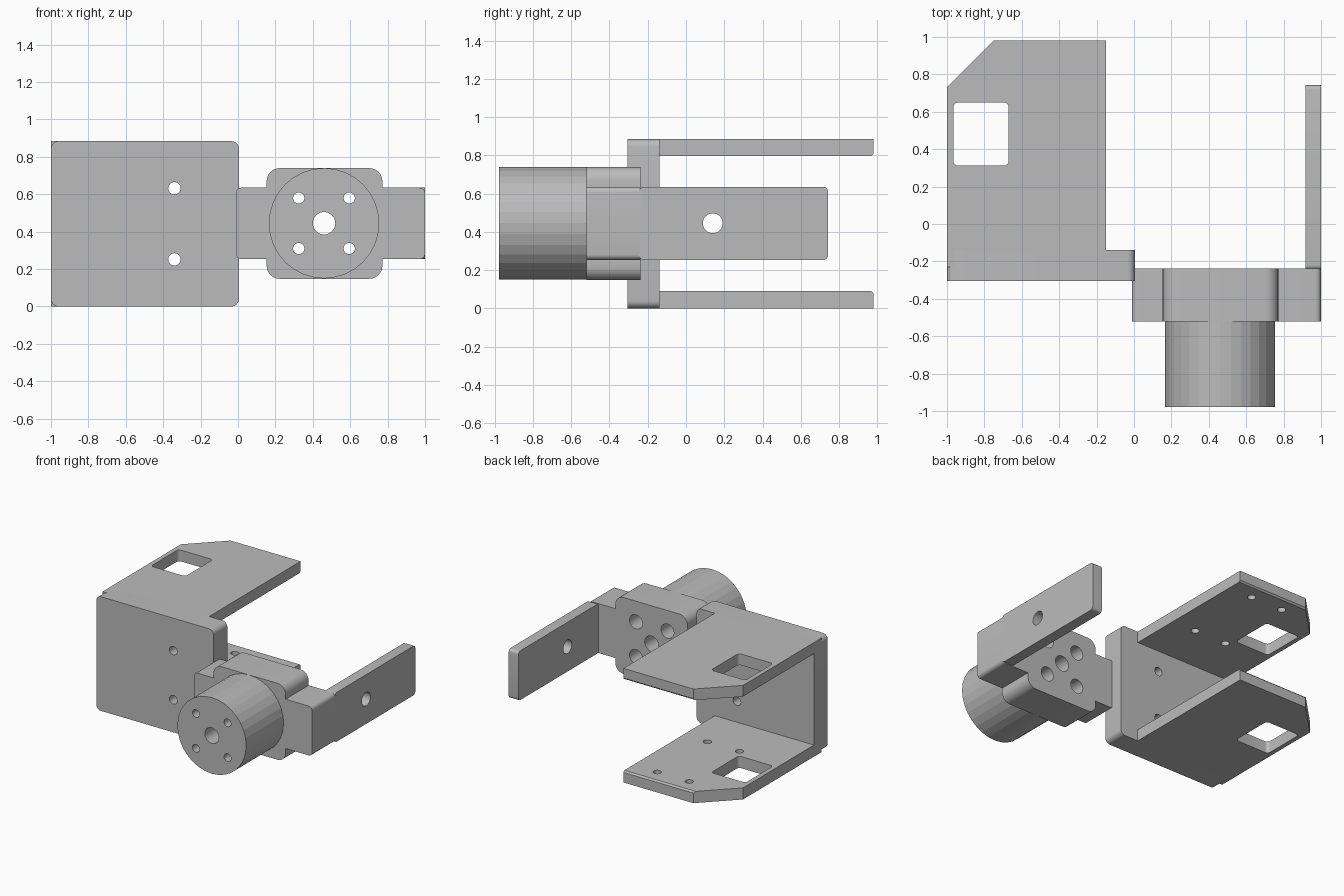
import bpy, bmesh
from math import radians
from mathutils import Vector, Matrix

cube = bpy.data.objects.get("Cube")
if cube:
    bpy.data.objects.remove(cube, do_unlink=True)

grey = bpy.data.materials.new("plain_grey")
grey.use_nodes = True
COLOUR = (0.5, 0.5, 0.5, 1)
grey.diffuse_color = COLOUR
grey.node_tree.nodes["Principled BSDF"].inputs["Base Color"].default_value = COLOUR


def to_object(bm, name):
    bmesh.ops.recalc_face_normals(bm, faces=bm.faces)
    mesh = bpy.data.meshes.new(name)
    bm.to_mesh(mesh)
    bm.free()
    mesh.materials.append(grey)
    ob = bpy.data.objects.new(name, mesh)
    bpy.context.collection.objects.link(ob)
    return ob


def box(name, lo, hi, axis=None, radius=0.0):
    """Box between two corners; edges along axis are rounded."""
    lo, hi = Vector(lo), Vector(hi)
    bm = bmesh.new()
    bmesh.ops.create_cube(bm, size=1)
    for v in bm.verts:
        v.co = Vector([(lo[i] + hi[i]) / 2 + v.co[i] * (hi[i] - lo[i]) for i in range(3)])
    if axis is not None:
        edges = [e for e in bm.edges
                 if abs(e.verts[0].co[axis] - e.verts[1].co[axis]) > 1e-4]
        bmesh.ops.bevel(bm, geom=edges, offset=radius, segments=6, profile=0.5,
                        affect='EDGES')
    return to_object(bm, name)


def rod(name, centre, length, radius, axis, sides=32):
    bm = bmesh.new()
    turn = {0: Matrix.Rotation(radians(90), 4, 'Y'),
            1: Matrix.Rotation(radians(90), 4, 'X'),
            2: Matrix.Identity(4)}[axis]
    bmesh.ops.create_cone(bm, cap_ends=True, segments=sides, radius1=radius,
                          radius2=radius, depth=length,
                          matrix=Matrix.Translation(centre) @ turn)
    return to_object(bm, name)


def combine(ob, other, operation='DIFFERENCE'):
    other.hide_render = True
    mod = ob.modifiers.new("boolean", 'BOOLEAN')
    mod.operation = operation
    mod.solver = 'EXACT'
    mod.object = other
    bpy.context.view_layer.objects.active = ob
    bpy.ops.object.modifier_apply(modifier=mod.name)
    bpy.data.objects.remove(other, do_unlink=True)


def smooth(ob):
    bpy.ops.object.select_all(action='DESELECT')
    ob.select_set(True)
    bpy.context.view_layer.objects.active = ob
    bpy.ops.object.shade_smooth_by_angle(angle=radians(25))


# Upright bracket wall with two screw holes
wall = box("bracket_wall", (-1, -0.306, 0), (0.005, -0.138, 0.884), 1, 0.04)
for z in (0.252, 0.632):
    combine(wall, rod("cutter", (-0.34, -0.22, z), 0.4, 0.033, 1))
smooth(wall)


# Horizontal bracket plates: clipped corner, window, blind holes on the inner side
def bracket_plate(name, low, high, inner):
    outline = [(-1, -0.23), (-0.15, -0.23), (-0.15, 0.98), (-0.75, 0.98), (-1, 0.73)]
    bm = bmesh.new()
    face = bm.faces.new([bm.verts.new((x, y, low)) for x, y in outline])
    top = bmesh.ops.extrude_face_region(bm, geom=[face])["geom"]
    for v in top:
        if isinstance(v, bmesh.types.BMVert):
            v.co.z = high
    tip = [e for e in bm.edges
           if all(v.co.y > 0.97 and abs(v.co.z - inner) < 1e-4 for v in e.verts)]
    bmesh.ops.bevel(bm, geom=tip, offset=0.012, segments=1, affect='EDGES')
    plate = to_object(bm, name)
    combine(plate, box("cutter", (-0.965, 0.312, low - 0.1), (-0.67, 0.65, high + 0.1), 2, 0.025))
    for x in (-0.63, -0.355):
        for y in (0.245, 0.86):
            combine(plate, rod("cutter", (x, y, inner), 0.1, 0.03, 2, 24))
    smooth(plate)


bracket_plate("lower_bracket_plate", 0, 0.09, 0.09)
bracket_plate("upper_bracket_plate", 0.797, 0.884, 0.797)

# Motor mount: cross bar merged with a rounded block
CX, CZ = 0.46, 0.445
BOLTS = [(CX + dx, CZ + dz) for dx in (-0.135, 0.135) for dz in (-0.135, 0.135)]
mount = box("motor_mount", (0.153, -0.52, 0.148), (0.772, -0.237, 0.74), 1, 0.07)
combine(mount, box("cross_bar", (-0.012, -0.52, 0.253), (1, -0.237, 0.635), 1, 0.03), 'UNION')
for x, z in BOLTS + [(CX, CZ)]:
    combine(mount, rod("cutter", (x, -0.38, z), 0.6, 0.06 if x == CX else 0.055, 1))
smooth(mount)

# Faceted motor housing with shaft bore and bolt holes
motor = rod("motor_housing", (CX, -0.749, CZ), 0.458, 0.295, 1)
for x, z in BOLTS + [(CX, CZ)]:
    combine(motor, rod("cutter", (x, -0.75, z), 0.7, 0.06 if x == CX else 0.03, 1))

# Side arm with a pivot hole
arm = box("side_arm", (0.917, -0.245, 0.253), (1, 0.742, 0.635), 0, 0.025)
combine(arm, rod("cutter", (0.96, 0.14, CZ), 0.4, 0.052, 0))
smooth(arm)
